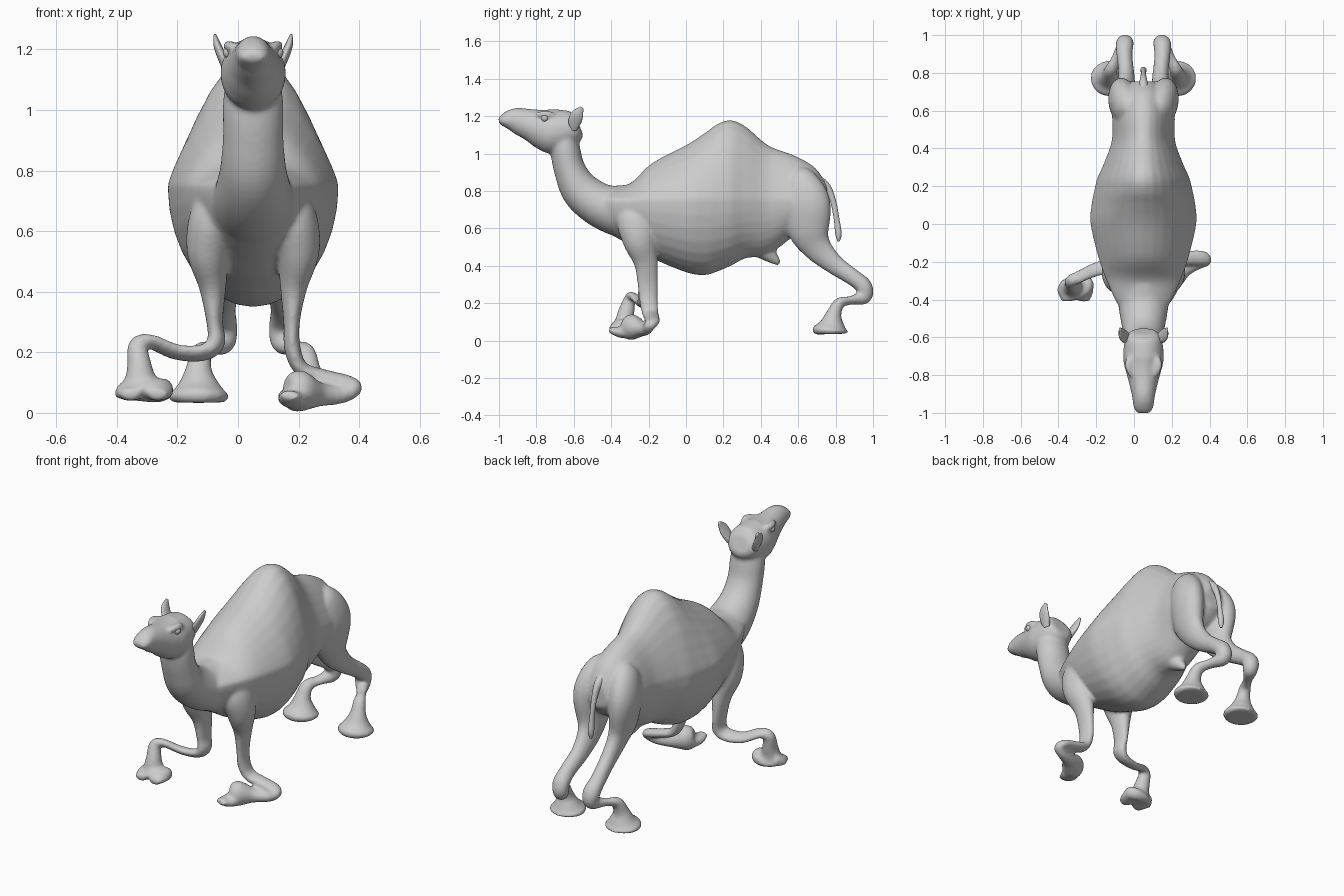
import bpy, bmesh, math
from mathutils import Vector

CX = 0.05  # the animal's own middle plane
SIDES = 32

if "Cube" in bpy.data.objects:
    bpy.data.objects.remove(bpy.data.objects["Cube"])

hide = bpy.data.materials.new("grey_hide")
hide.use_nodes = True
grey = (0.6, 0.6, 0.6, 1)
hide.diffuse_color = grey
hide.node_tree.nodes["Principled BSDF"].inputs["Base Color"].default_value = grey


def spline(rows, steps=6):
    """Catmull-Rom interpolation through every value of the stations."""
    rows = [Vector(r) for r in rows]
    ext = [rows[0]] + rows + [rows[-1]]
    out = []
    for a, b, c, d in zip(ext, ext[1:], ext[2:], ext[3:]):
        for i in range(steps):
            t = i / steps
            out.append(b + (c - a) * (t / 2)
                       + (a * 2 - b * 5 + c * 4 - d) * (t * t / 2)
                       + (b * 3 - a - c * 3 + d) * (t ** 3 / 2))
    return out + [rows[-1]]


def loft(bm, stations, peak=1, mirror=False):
    """Skin rings along a path; a station is x, y, z, width, up, down."""
    rows = spline([s if len(s) == 6 else (*s, s[-1]) for s in stations])
    centres = [Vector(r[:3]) for r in rows]
    side = Vector((1, 0, 0))
    rings = []
    for i, row in enumerate(rows):
        ahead = centres[min(i + 1, len(rows) - 1)]
        tangent = (ahead - centres[max(i - 1, 0)]).normalized()
        side = (side - tangent * side.dot(tangent)).normalized()
        up = side.cross(tangent)
        ring = []
        for k in range(SIDES):
            a = math.tau * k / SIDES
            s = math.sin(a)
            lift = row[4] * s ** peak if s > 0 else row[5] * s
            p = centres[i] + side * (row[3] * math.cos(a)) + up * lift
            if mirror:
                p.x = 2 * CX - p.x
            ring.append(bm.verts.new(p))
        rings.append(ring)
    faces = [bm.faces.new(rings[0]), bm.faces.new(rings[-1][::-1])]
    for lower, upper in zip(rings, rings[1:]):
        for k in range(SIDES):
            n = (k + 1) % SIDES
            faces.append(bm.faces.new((lower[k], upper[k], upper[n], lower[n])))
    bmesh.ops.recalc_face_normals(bm, faces=faces)


def middle(rows):
    """Stations lying on the middle plane."""
    return [(CX, *r) for r in rows]


def beside(rows):
    """Stations given as a distance out from the middle plane."""
    return [(CX + r[0], *r[1:]) for r in rows]


def finish(name, bm, voxel=None):
    mesh = bpy.data.meshes.new(name)
    bm.to_mesh(mesh)
    bm.free()
    mesh.materials.append(hide)
    obj = bpy.data.objects.new(name, mesh)
    bpy.context.collection.objects.link(obj)
    if voxel:
        blend = obj.modifiers.new("blend", "REMESH")
        blend.mode = "VOXEL"
        blend.voxel_size = voxel
        blend.use_smooth_shade = True
        soften = obj.modifiers.new("soften", "SMOOTH")
        soften.factor = 0.5
        soften.iterations = 10
    mesh.shade_smooth()
    return obj


body = bmesh.new()

# barrel, hump and rump: y, width, height above and below a level spine
SPINE = .75
barrel = [
    (-.5, .08, .03, .1), (-.42, .14, .06, .17), (-.3, .195, .09, .24),
    (-.18, .238, .2, .31), (0, .28, .295, .385), (.1, .275, .36, .4),
    (.17, .262, .41, .38), (.24, .245, .43, .35), (.32, .21, .395, .31),
    (.44, .168, .295, .29), (.58, .165, .24, .19), (.69, .14, .175, .13),
    (.755, .06, .08, .06)]
loft(body, middle([(y, SPINE, *sizes) for y, *sizes in barrel]), peak=1.7)

# neck
loft(body, middle([
    (-.2, .7, .13, .15), (-.32, .69, .14, .145), (-.45, .72, .13, .12),
    (-.56, .8, .11, .105), (-.62, .91, .1, .085), (-.645, 1.02, .1, .08),
    (-.65, 1.1, .09, .07)]))

# head and muzzle
loft(body, middle([
    (-.57, 1.15, .06, .05), (-.6, 1.14, .095, .09), (-.7, 1.12, .108, .12),
    (-.76, 1.13, .098, .11), (-.835, 1.155, .078, .085), (-.915, 1.178, .06, .067),
    (-.97, 1.178, .053, .04), (-1, 1.17, .035, .016)]))

# udder
loft(body, middle([(.36, .54, .07, .08), (.44, .465, .045, .045), (.5, .41, .014, .014)]))

# hind legs and brow ridges, both sides
hind_leg = beside([
    (.06, .57, .9, .02, .03), (.075, .6, .86, .07, .09), (.105, .645, .74, .08, .125),
    (.1, .655, .6, .068, .115), (.09, .7, .5, .05, .08), (.09, .79, .41, .042, .055),
    (.1, .89, .34, .042, .045), (.1, .95, .29, .048, .045), (.1, .95, .235, .042, .042),
    (.14, .88, .215, .03, .022), (.17, .82, .2, .035, .03), (.18, .79, .14, .045, .042),
    (.18, .78, .085, .075, .07), (.18, .775, .055, .102, .1), (.18, .775, .035, .085, .08)])
brow = beside([(.07, -.71, 1.2, .02, .02), (.08, -.75, 1.212, .02, .018),
               (.065, -.8, 1.205, .015, .015)])
for flip in (False, True):
    loft(body, hind_leg, mirror=flip)
    loft(body, brow, mirror=flip)

# upper forelegs share one shape, the lower parts fold differently
shoulder = [(.11, -.27, .76, .03, .04), (.13, -.27, .66, .075, .1), (.148, -.25, .54, .072, .09),
            (.134, -.215, .42, .046, .065), (.127, -.205, .3, .027, .055)]
right_fold = [
    (.122, -.21, .235, .03, .05), (.16, -.22, .2, .025, .045), (.25, -.24, .2, .022, .04),
    (.34, -.28, .235, .022, .035), (.38, -.3, .22, .033, .033), (.375, -.32, .15, .042, .045),
    (.37, -.33, .1, .06, .05), (.36, -.335, .07, .1, .07), (.36, -.34, .045, .07, .05)]
left_fold = [
    (.13, -.2, .21, .027, .05), (.16, -.19, .145, .025, .045), (.23, -.18, .12, .025, .04),
    (.31, -.18, .1, .025, .04), (.33, -.195, .08, .03, .03), (.29, -.21, .06, .03, .03),
    (.22, -.24, .06, .04, .04), (.15, -.29, .072, .062, .07), (.11, -.31, .08, .04, .05)]
loft(body, beside(shoulder + left_fold))
loft(body, beside(shoulder + right_fold), mirror=True)

# toes at the front feet
for x in (-.355, -.265):
    loft(body, [(x, -.3, .09, .03, .03), (x, -.35, .07, .052, .03), (x, -.41, .06, .03, .018)])
loft(body, [(.21, -.27, .05, .05, .04), (.18, -.35, .045, .05, .03), (.17, -.41, .06, .03, .015)])
finish("body", body, voxel=.009)

# tail
tail = bmesh.new()
loft(tail, middle([(.66, .88, .03, .03), (.745, .83, .022, .022), (.785, .75, .015, .016),
                   (.805, .65, .013, .015), (.815, .57, .017, .017), (.815, .53, .006, .006)]))
finish("tail", tail)

# ears and eyes
ear_path = beside([(.08, -.6, 1.13, .018, .02), (.1, -.595, 1.17, .016, .035),
                   (.117, -.58, 1.21, .013, .032), (.125, -.555, 1.245, .005, .01)])
for name, flip in (("left", False), ("right", True)):
    ear = bmesh.new()
    loft(ear, ear_path, mirror=flip)
    finish(name + "_ear", ear)
    eye = bmesh.new()
    bmesh.ops.create_uvsphere(eye, u_segments=16, v_segments=10, radius=.02)
    reach = -.08 if flip else .08
    bmesh.ops.translate(eye, verts=eye.verts, vec=(CX + reach, -.755, 1.19))
    finish(name + "_eye", eye)
